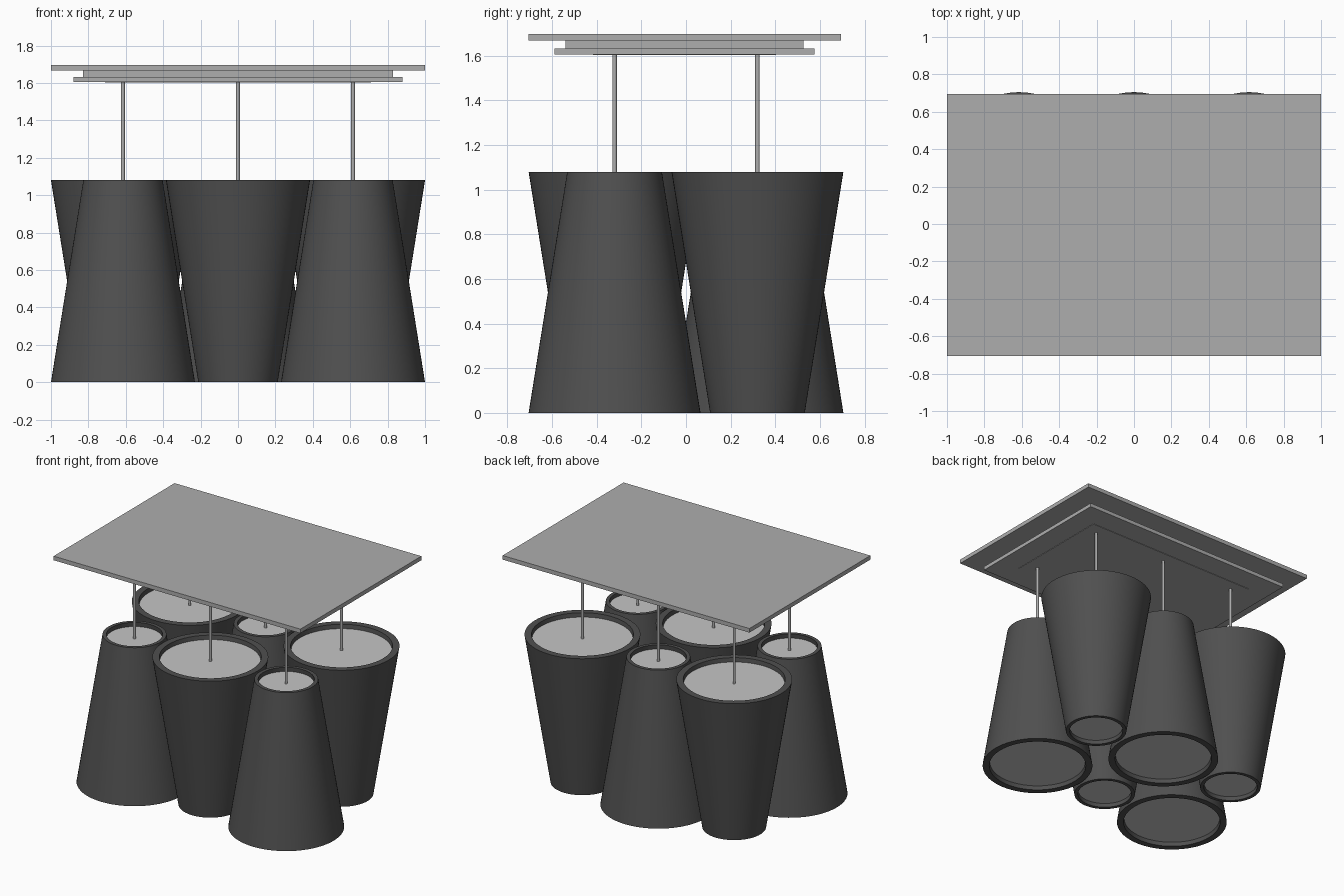
import bpy
import bmesh
import math

cube = bpy.data.objects.get("Cube")
if cube:
    bpy.data.objects.remove(cube, do_unlink=True)


def make_material(name, level):
    mat = bpy.data.materials.new(name)
    mat.use_nodes = True
    color = (level, level, level, 1)
    mat.diffuse_color = color
    mat.node_tree.nodes["Principled BSDF"].inputs["Base Color"].default_value = color
    return mat


DARK = make_material("charcoal", 0.08)
METAL = make_material("brushed grey", 0.42)
PALE = make_material("pale diffuser", 0.56)

HEIGHT = 1.08     # shade height
WIDE, NARROW = 0.385, 0.212
INNER = 0.88      # inner wall radius relative to the outer wall
RECESS = 0.03     # how far the diffusers sit inside the rims
CANOPY = 1.605    # underside of the ceiling plate
SIDES = 64


def add_slab(name, size_x, size_y, low, high):
    bpy.ops.mesh.primitive_cube_add(size=1, location=(0, -0.006, (low + high) / 2))
    obj = bpy.context.object
    obj.name = name
    obj.scale = (size_x, size_y, high - low)
    obj.data.materials.append(METAL)


def add_cylinder(name, x, y, low, high, radius, mat, sides):
    bpy.ops.mesh.primitive_cylinder_add(vertices=sides, radius=radius, depth=high - low,
                                        location=(x, y, (low + high) / 2))
    obj = bpy.context.object
    obj.name = name
    obj.data.materials.append(mat)
    bpy.ops.object.shade_smooth_by_angle(angle=math.radians(35))


def add_shade(name, x, y, bottom, top):
    """Hollow tapered tube, made by turning a closed wall section."""
    section = [(bottom, 0), (top, HEIGHT), (top * INNER, HEIGHT), (bottom * INNER, 0)]
    bm = bmesh.new()
    rings = []
    for i in range(SIDES):
        a = math.tau * i / SIDES
        rings.append([bm.verts.new((r * math.cos(a), r * math.sin(a), z)) for r, z in section])
    for i, ring in enumerate(rings):
        following = rings[(i + 1) % SIDES]
        for j in range(len(section)):
            k = (j + 1) % len(section)
            bm.faces.new((ring[j], following[j], following[k], ring[k]))
    bmesh.ops.recalc_face_normals(bm, faces=bm.faces)
    mesh = bpy.data.meshes.new(name)
    bm.to_mesh(mesh)
    bm.free()
    mesh.materials.append(DARK)
    obj = bpy.data.objects.new(name, mesh)
    obj.location = (x, y, 0)
    bpy.context.collection.objects.link(obj)
    bpy.ops.object.select_all(action="DESELECT")
    obj.select_set(True)
    bpy.context.view_layer.objects.active = obj
    bpy.ops.object.shade_smooth_by_angle(angle=math.radians(35))


# Stepped ceiling plate
add_slab("ceiling_plate", 2.0, 1.4, 1.667, 1.697)
add_slab("spacer_plate", 1.66, 1.066, 1.633, 1.667)
add_slab("lower_plate", 1.76, 1.164, CANOPY, 1.633)
add_slab("rod_mount", 1.42, 0.82, CANOPY - 0.003, CANOPY)

# Pendants: alternate shades are turned upside down
for row, y in (("front", -0.32), ("back", 0.32)):
    for column, x in (("right", -0.615), ("middle", 0), ("left", 0.615)):
        flared_down = (row == "front") == (column != "middle")
        bottom, top = (WIDE, NARROW) if flared_down else (NARROW, WIDE)
        label = f"{row}_{column}"
        add_shade(f"{label}_shade", x, y, bottom, top)
        add_cylinder(f"{label}_top_diffuser", x, y, HEIGHT - RECESS - 0.01,
                     HEIGHT - RECESS, top * INNER, PALE, SIDES)
        add_cylinder(f"{label}_bottom_diffuser", x, y, RECESS, RECESS + 0.01,
                     bottom * INNER, PALE, SIDES)
        add_cylinder(f"{label}_rod", x, y, HEIGHT - RECESS - 0.005, CANOPY, 0.01, METAL, 16)
